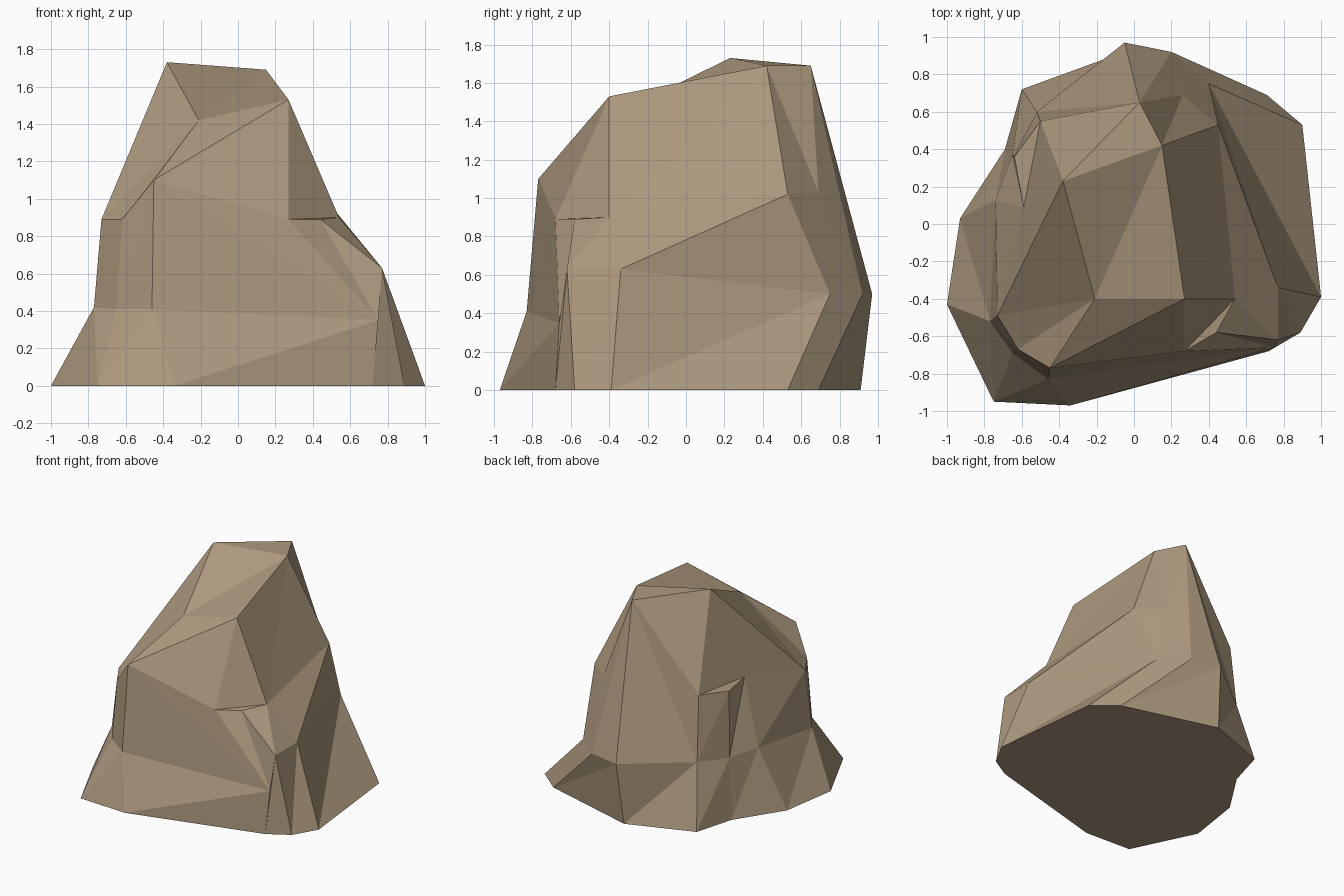
import bpy
import bmesh

default_cube = bpy.data.objects.get("Cube")
if default_cube:
    bpy.data.objects.remove(default_cube, do_unlink=True)


def flat_material(name, colour):
    material = bpy.data.materials.new(name)
    material.use_nodes = True
    material.diffuse_color = colour
    shader = material.node_tree.nodes["Principled BSDF"]
    shader.inputs["Base Color"].default_value = colour
    shader.inputs["Roughness"].default_value = 1
    return material


def add_ring(bm, points):
    return [bm.verts.new(point) for point in points]


def add_facet(bm, *corners):
    """Add one flat facet, skipping it where two rings share a corner."""
    if len(set(corners)) == len(corners):
        bm.faces.new(corners)


def stitch(bm, lower, upper, steps):
    """Join two closed rings: 'u' steps along the upper, 'd' along the lower."""
    low, high = 0, 0
    for step in steps:
        a, b = lower[low % len(lower)], upper[high % len(upper)]
        if step == "u":
            high += 1
            add_facet(bm, a, upper[high % len(upper)], b)
        else:
            low += 1
            add_facet(bm, a, lower[low % len(lower)], b)


bm = bmesh.new()

# Footprint on the ground, counter-clockwise from the front right corner
footprint = [(-.75, -.95), (-.34, -.97), (.72, -.68), (.89, -.58),
             (1, -.39), (.9, .53), (.71, .69), (-.08, .91),
             (-.6, .72), (-.69, .4), (-.93, .03), (-1, -.43)]
base = add_ring(bm, [(x, y, 0) for x, y in footprint])

# Waist, where the flared foot meets the steep walls
waist = add_ring(bm, [
    (-.65, -.69, .41), (-.46, -.83, .41), (.75, -.66, .35), (.77, -.62, .63),
    (.77, -.34, .63), (.4, .75, .5), (.2, .92, .5), (-.05, .97, .5),
    (-.52, .6, .5), (-.65, .37, .48), (-.74, .13, .5), (-.77, -.52, .42)])

# Crown corners: front pair, left, back and summit
crown = add_ring(bm, [(-.21, -.4, 1.42), (.27, -.4, 1.53), (.15, .42, 1.69),
                      (.03, .65, 1.69), (-.38, .23, 1.73)])
front, brow, left, back, summit = crown

# Shoulder, which rises to the crown at the back
shoulder = add_ring(bm, [
    (-.62, -.67, .89), (-.45, -.77, 1.1), (.27, -.68, .89), (.44, -.58, .89),
    (.54, -.4, .9), (.45, .53, 1.02), (.26, .69, 1.03)])
shoulder.append(back)
shoulder += add_ring(bm, [(-.5, .55, 1.02), (-.64, .36, 1.02),
                          (-.59, .09, 1.02), (-.73, -.49, .89)])

# Two small ledges stick out of the shoulder
ledge_tips = (shoulder[3], shoulder[9])
for tip in ledge_tips:
    i = shoulder.index(tip)
    add_facet(bm, *shoulder[i - 1:i + 2])
rim = [corner for corner in shoulder if corner not in ledge_tips]

# Facets of the foot, walls and upper slopes
stitch(bm, base, waist, "udududud" "udd" "uud" "udududud" "du")
stitch(bm, waist, shoulder, "udd" "uud" "ududud" "udd" "uud" "ududud")
stitch(bm, rim, crown, "du" "ddu" "ddu" "du" "dddu" "d")

# Top facets and underside
add_facet(bm, front, brow, left)
add_facet(bm, front, left, summit)
add_facet(bm, summit, left, back)
add_facet(bm, *reversed(base))
bmesh.ops.recalc_face_normals(bm, faces=bm.faces)

mesh = bpy.data.meshes.new("boulder")
bm.to_mesh(mesh)
bm.free()
mesh.materials.append(flat_material("tan stone", (.42, .32, .21, 1)))
boulder = bpy.data.objects.new("boulder", mesh)
bpy.context.collection.objects.link(boulder)
